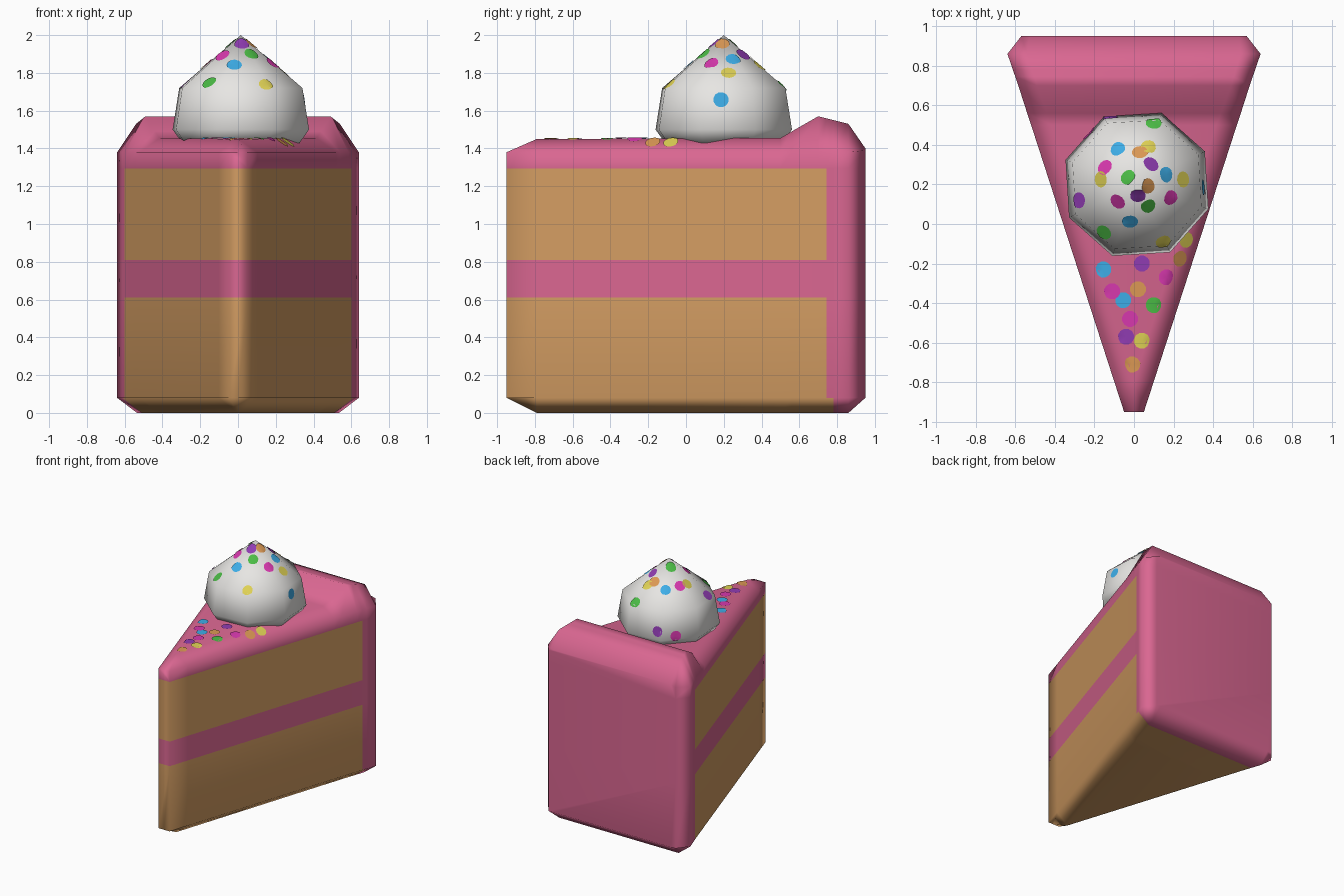
import bpy, bmesh, math
from mathutils import Vector
from mathutils.bvhtree import BVHTree

if "Cube" in bpy.data.objects:
    bpy.data.objects.remove(bpy.data.objects["Cube"])


def material(name, rgb):
    m = bpy.data.materials.new(name)
    m.diffuse_color = (*rgb, 1)
    m.use_nodes = True
    m.node_tree.nodes["Principled BSDF"].inputs["Base Color"].default_value = m.diffuse_color
    return m


PINK = material("pink_frosting", (0.70, 0.135, 0.285))
SPONGE = material("sponge", (0.66, 0.34, 0.125))
WHITE = material("white_cream", (0.80, 0.79, 0.77))
SPRINKLE = {
    "c": material("cyan", (0.05, 0.44, 0.84)),
    "g": material("green", (0.07, 0.50, 0.06)),
    "y": material("yellow", (0.74, 0.64, 0.09)),
    "o": material("orange", (0.72, 0.32, 0.09)),
    "p": material("purple", (0.28, 0.045, 0.45)),
    "m": material("magenta", (0.68, 0.04, 0.42)),
}


def make_object(name, bm, mats):
    me = bpy.data.meshes.new(name)
    bm.to_mesh(me)
    for m in mats:
        me.materials.append(m)
    for p in me.polygons:
        p.use_smooth = True
    ob = bpy.data.objects.new(name, me)
    bpy.context.collection.objects.link(ob)
    return ob


def loft(bm, rings):
    """Join closed rings of equal length and cap both ends."""
    vs = [[bm.verts.new(p) for p in r] for r in rings]
    n = len(vs[0])
    for a, b in zip(vs, vs[1:]):
        for i in range(n):
            j = (i + 1) % n
            bm.faces.new((a[i], a[j], b[j], b[i]))
    bm.faces.new(vs[0])
    bm.faces.new(vs[-1])
    bmesh.ops.remove_doubles(bm, verts=bm.verts, dist=0.001)
    bmesh.ops.recalc_face_normals(bm, faces=bm.faces)


# Cake slice: cross-sections along y (y, half width, bottom half width, bottom z,
# shoulder z, top half width, top z), with the raised frosting lip at the back
stations = [
    (-0.95, 0.05, 0.0, 0.08, 1.38, 0.0, 1.38),
    (-0.79, 0.102, 0.0, 0.0, 1.38, 0.0, 1.45),
    (0.50, 0.52, 0.415, 0.0, 1.38, 0.415, 1.455),
    (0.56, 0.54, 0.435, 0.0, 1.38, 0.44, 1.49),
    (0.70, 0.585, 0.48, 0.0, 1.38, 0.49, 1.57),
    (0.86, 0.64, 0.535, 0.0, 1.38, 0.54, 1.53),
    (0.95, 0.57, 0.53, 0.08, 1.39, 0.53, 1.40),
]
cake = bmesh.new()
rings = []
for y, w, wb, zb, zs, wt, zt in stations:
    half = [(wb, zb), (w, 0.08), (w, zs), (wt, zt)]
    rings.append([(x, y, z) for x, z in half] +
                 [(-x, y, z) for x, z in reversed(half)])
loft(cake, rings)

# Cut the colour boundaries into the faces
cuts = [((0, 0, z), (0, 0, 1)) for z in (0.08, 0.61, 0.81, 1.295)]
cuts += [((0, y, 0), (0, 1, 0)) for y in (0.745, 0.78)]
for co, no in cuts:
    bmesh.ops.bisect_plane(cake, geom=cake.verts[:] + cake.edges[:] + cake.faces[:],
                           dist=0.0005, plane_co=co, plane_no=no)
for f in cake.faces:
    c = f.calc_center_median()
    back = c.y > (0.78 if c.z < 0.08 else 0.745)
    frosted = back or c.z > 1.295 or 0.61 < c.z < 0.81
    f.material_index = 0 if frosted else 1
cake.normal_update()
cake_ob = make_object("cake_slice", cake, [PINK, SPONGE])
mod = cake_ob.modifiers.new("weighted_normal", 'WEIGHTED_NORMAL')
mod.keep_sharp = True

# Cream dollop: eight-sided, smooth, pointed
cream = bmesh.new()
rings = []
for r, z in [(0.33, 1.43), (0.382, 1.50), (0.345, 1.72), (0.0, 2.0)]:
    rings.append([(0.015 + r * math.cos(a), 0.2 + r * math.sin(a), z)
                  for a in (math.radians(26 + 45 * i) for i in range(8))])
vs = [[cream.verts.new(p) for p in r] for r in rings[:-1]]
tip = cream.verts.new((0.015, 0.2, 2.0))
for a, b in zip(vs, vs[1:]):
    for i in range(8):
        j = (i + 1) % 8
        cream.faces.new((a[i], a[j], b[j], b[i]))
for i in range(8):
    cream.faces.new((vs[-1][i], vs[-1][(i + 1) % 8], tip))
cream.faces.new(vs[0])
bmesh.ops.recalc_face_normals(cream, faces=cream.faces)
make_object("cream_dollop", cream, [WHITE])

# Sprinkles: thin round patches dropped onto the surface below (x, y, colour)
on_cake = [
    (-0.155, -0.23, "c"), (0.04, -0.2, "p"), (0.165, -0.27, "m"), (-0.11, -0.34, "m"),
    (0.02, -0.33, "o"), (-0.055, -0.385, "c"), (0.10, -0.41, "g"), (-0.02, -0.48, "m"),
    (-0.04, -0.57, "p"), (0.04, -0.59, "y"), (-0.01, -0.71, "o"), (0.23, -0.175, "o"),
    (0.262, -0.08, "y"),
]
on_cream = [
    (-0.08, 0.38, "c"), (0.03, 0.36, "o"), (0.075, 0.39, "y"), (-0.145, 0.285, "m"),
    (0.085, 0.30, "p"), (-0.165, 0.225, "y"), (-0.03, 0.235, "g"), (0.16, 0.25, "c"),
    (0.245, 0.225, "y"), (0.07, 0.19, "o"), (0.02, 0.145, "p"), (0.185, 0.135, "m"),
    (-0.275, 0.12, "p"), (-0.08, 0.115, "m"), (0.07, 0.09, "g"), (-0.02, 0.015, "c"),
    (-0.15, -0.04, "g"), (0.15, -0.09, "y"), (0.10, 0.51, "g"), (-0.12, 0.535, "p"),
    (-0.225, 0.455, "m"), (0.345, 0.185, "c"),
]


def scatter(name, surface, spots, radius=0.041, sides=12):
    tree = BVHTree.FromBMesh(surface)
    keys = list(SPRINKLE)
    bm = bmesh.new()
    for x, y, key in spots:
        loc, n, _, _ = tree.ray_cast(Vector((x, y, 3)), Vector((0, 0, -1)))
        if loc is None:
            continue
        t = n.orthogonal().normalized()
        b = n.cross(t)

        def stick(p):
            q, qn, _, _ = tree.find_nearest(p)
            return bm.verts.new(q + qn * 0.005)

        mid = stick(loc)
        rim = []
        for i in range(sides):
            a = 2 * math.pi * i / sides
            rim.append(stick(loc + (t * math.cos(a) + b * math.sin(a)) * radius))
        for i in range(sides):
            f = bm.faces.new((mid, rim[i], rim[(i + 1) % sides]))
            f.material_index = keys.index(key)
    make_object(name, bm, list(SPRINKLE.values()))


scatter("cake_sprinkles", cake, on_cake)
scatter("cream_sprinkles", cream, on_cream)
